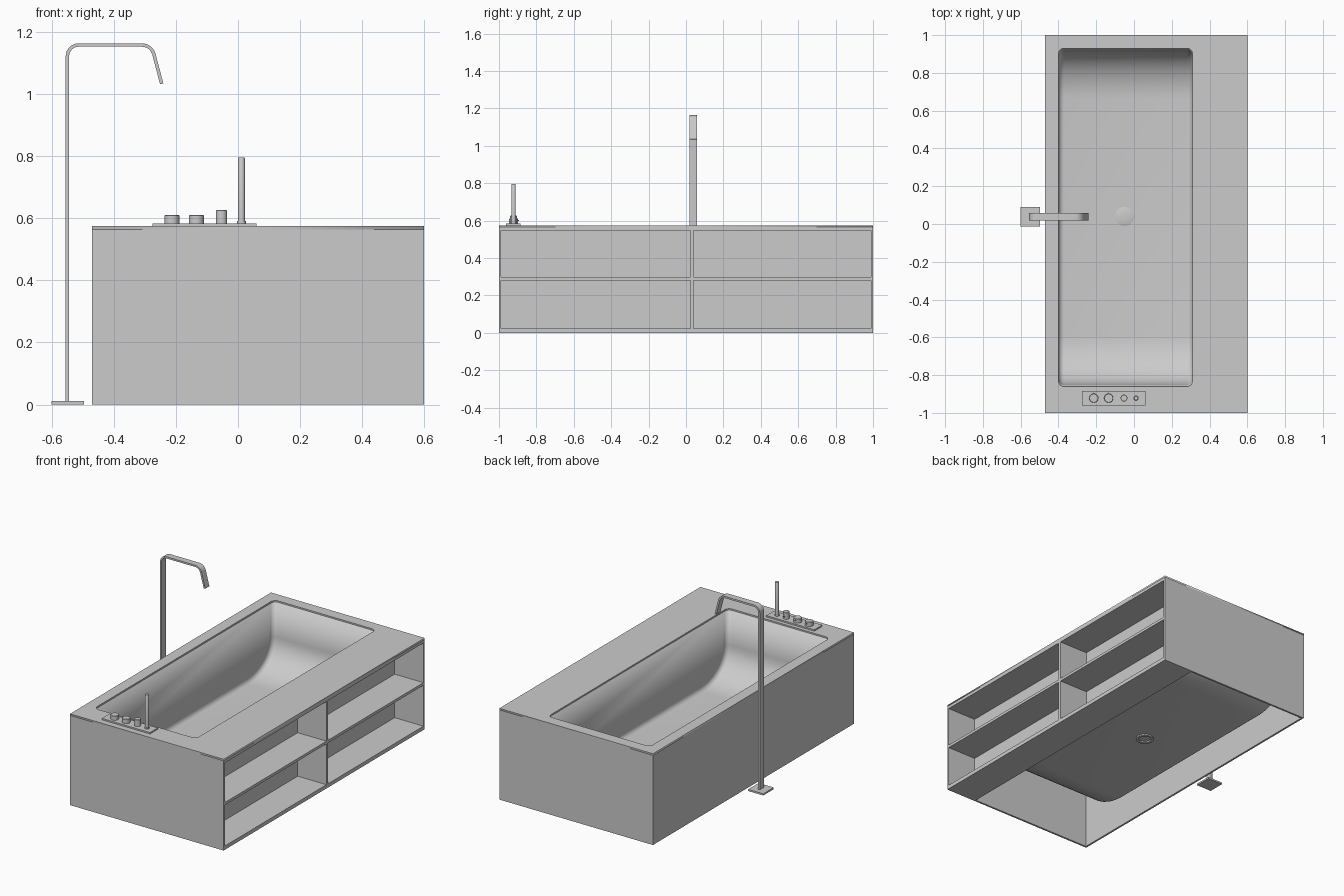
import bpy, bmesh
from math import pi, cos, sin, radians
from mathutils import Vector

if "Cube" in bpy.data.objects:
    bpy.data.objects.remove(bpy.data.objects["Cube"])


def finish(name, bm, smooth=False):
    me = bpy.data.meshes.new(name)
    bm.to_mesh(me)
    bm.free()
    ob = bpy.data.objects.new(name, me)
    bpy.context.collection.objects.link(ob)
    if smooth:
        bpy.ops.object.select_all(action='DESELECT')
        bpy.context.view_layer.objects.active = ob
        ob.select_set(True)
        bpy.ops.object.shade_smooth_by_angle(angle=radians(35))
    return ob


def box(name, x0, x1, y0, y1, z0, z1):
    bm = bmesh.new()
    bmesh.ops.create_cube(bm, size=1)
    for v in bm.verts:
        v.co = ((x0 + x1) / 2 + v.co.x * (x1 - x0),
                (y0 + y1) / 2 + v.co.y * (y1 - y0),
                (z0 + z1) / 2 + v.co.z * (z1 - z0))
    return finish(name, bm)


def lathe(name, x, y, prof, n=32, closed=False):
    """Revolve (radius, z) points about a vertical axis."""
    bm = bmesh.new()
    rings = [[bm.verts.new((x + r * cos(2 * pi * i / n), y + r * sin(2 * pi * i / n), z))
              for i in range(n)] for r, z in prof]
    pairs = list(zip(rings, rings[1:])) + ([(rings[-1], rings[0])] if closed else [])
    for a, b in pairs:
        for i in range(n):
            bm.faces.new((a[i], a[(i + 1) % n], b[(i + 1) % n], b[i]))
    if not closed:
        bm.faces.new(rings[0][::-1])
        bm.faces.new(rings[-1])
    bmesh.ops.recalc_face_normals(bm, faces=bm.faces)
    return finish(name, bm, True)


def fillet(p0, p1, p2, r, n=8):
    """Points of a round corner at p1 (2D)."""
    p0, p1, p2 = Vector(p0), Vector(p1), Vector(p2)
    a, b = (p0 - p1).normalized(), (p2 - p1).normalized()
    half = a.angle(b) / 2
    t = r / math_tan(half)
    c = p1 + (a + b).normalized() * (r / sin(half))
    s, e = p1 + a * t - c, p1 + b * t - c
    full = s.angle(e)
    return [c + (s * sin(full * (1 - k / n)) + e * sin(full * k / n)) / sin(full)
            for k in range(n + 1)]


def math_tan(a):
    return sin(a) / cos(a)


TOP, SLAB = 0.575, 0.565
X0, X1, Y0, Y1 = -0.40, 0.31, -0.86, 0.93    # basin opening
R, SEG = 0.03, 6

# Outer panels
T = 0.012
box("long_side_panel", -0.47, -0.47 + T, -1, 1, 0, SLAB)
for name, y in (("front_end_panel", -1), ("rear_end_panel", 1 - T)):
    box(name, -0.47, 0.60, y, y + T, 0, SLAB)

# Open shelving along the right side
box("shelf_back", 0.39, 0.40, -0.99, 0.99, 0, SLAB)
for i, (z0, z1) in enumerate(((0, 0.024), (0.281, 0.298), (0.547, SLAB))):
    box(f"shelf_board_{i}", 0.395, 0.60, -0.99, 0.99, z0, z1)
box("shelf_divider", 0.395, 0.60, 0.023, 0.039, 0, SLAB)

# Deck slab with a rounded opening
inner = []
corners = [(X0, Y0), (X1, Y0), (X1, Y1), (X0, Y1)]
for i in range(4):
    inner += fillet(corners[i - 1], corners[i], corners[(i + 1) % 4], R, SEG)
cu = bpy.data.curves.new("deck_outline", 'CURVE')
cu.dimensions, cu.fill_mode, cu.extrude = '2D', 'BOTH', (TOP - SLAB) / 2
for pts in ([(-0.47, -1), (0.60, -1), (0.60, 1), (-0.47, 1)], inner):
    sp = cu.splines.new('POLY')
    sp.points.add(len(pts) - 1)
    for p, q in zip(sp.points, pts):
        p.co = (q[0], q[1], 0, 1)
    sp.use_cyclic_u = True
deck = bpy.data.objects.new("deck_slab", cu)
deck.location.z = (TOP + SLAB) / 2
bpy.context.collection.objects.link(deck)
bpy.context.view_layer.objects.active = deck
deck.select_set(True)
bpy.ops.object.convert(target='MESH')

# Basin: side profile with swept ends, extruded across and rounded
FLOOR, RY, RZ, N = 0.15, 0.26, 0.20, 12
rim = SLAB + 0.001
prof = [(Y0, rim)]
prof += [(Y0 + 0.01 + RY * (1 - cos(pi / 2 * k / N)), FLOOR + RZ * (1 - sin(pi / 2 * k / N)))
         for k in range(N + 1)]
prof += [(Y1 - 0.01 - RY * (1 - cos(pi / 2 * k / N)), FLOOR + RZ * (1 - sin(pi / 2 * k / N)))
         for k in range(N, -1, -1)]
prof += [(Y1, rim)]
bm = bmesh.new()
left = [bm.verts.new((X0, y, z)) for y, z in prof]
right = [bm.verts.new((X1, y, z)) for y, z in prof]
strips = [bm.faces.new((left[i], right[i], right[i + 1], left[i + 1]))
          for i in range(len(prof) - 1)]
bm.faces.new(left)
bm.faces.new(right[::-1])
bm.normal_update()
edges = [e for e in bm.edges if len(e.link_faces) == 2
         and abs(e.verts[0].co.x - e.verts[1].co.x) < 1e-6]
bmesh.ops.bevel(bm, geom=edges, offset=R, segments=SEG, profile=0.5,
                affect='EDGES', clamp_overlap=False)
bmesh.ops.recalc_face_normals(bm, faces=bm.faces)
bm.normal_update()
low = max((f for f in bm.faces if abs(f.normal.z) > 0.9), key=lambda f: f.calc_area())
if low.normal.z < 0:
    bmesh.ops.reverse_faces(bm, faces=bm.faces)
basin = finish("basin", bm, True)
sol = basin.modifiers.new("thickness", 'SOLIDIFY')
sol.thickness, sol.offset = 0.02, -1

# Drain cap and the fitting below it
lathe("drain_cap", -0.05, 0.04, [(0.05, 0.145), (0.05, 0.152), (0.044, 0.154), (0.01, 0.155)])
lathe("drain_collar", -0.05, 0.04, [(0.052, 0.135), (0.052, 0.122), (0.036, 0.122), (0.036, 0.135)],
      closed=True)

# Tap plate, knobs with pointers, hand shower
box("tap_plate", -0.275, 0.06, -0.962, -0.884, TOP, 0.584)
YK = -0.922
for i, (x, r, top) in enumerate(((-0.213, 0.024, 0.611), (-0.134, 0.024, 0.611),
                                 (-0.053, 0.018, 0.627))):
    lathe(f"knob_{i}", x, YK, [(r, 0.583), (r, top - 0.002), (r - 0.002, top)])
    box(f"knob_pointer_{i}", x - 0.002, x + 0.002, YK + r - 0.002, YK + r + 0.005, 0.598, 0.603)
lathe("hand_shower", 0.011, YK, [(0.014, 0.583), (0.014, 0.592), (0.0115, 0.592),
                                 (0.0115, 0.794), (0.0105, 0.796)])

# Floor-standing spout: flat strip bent along a path
box("spout_base", -0.602, -0.497, -0.013, 0.091, 0, 0.011)
a, b, c, d = (-0.55, 0.005), (-0.55, 1.159), (-0.279, 1.159), (-0.246, 1.034)
path = [Vector(a)] + fillet(a, b, c, 0.036) + fillet(b, c, d, 0.04) + [Vector(d)]
bm = bmesh.new()
rings = []
for i, p in enumerate(path):
    t = (path[min(i + 1, len(path) - 1)] - path[max(i - 1, 0)]).normalized()
    n = Vector((-t.y, t.x)) * 0.0055
    rings.append([bm.verts.new((p.x + s * n.x, y, p.y + s * n.y))
                  for s, y in ((-1, 0.018), (1, 0.018), (1, 0.059), (-1, 0.059))])
for p, q in zip(rings, rings[1:]):
    for i in range(4):
        bm.faces.new((p[i], p[(i + 1) % 4], q[(i + 1) % 4], q[i]))
bm.faces.new(rings[0])
bm.faces.new(rings[-1])
bmesh.ops.recalc_face_normals(bm, faces=bm.faces)
finish("spout", bm, True)
